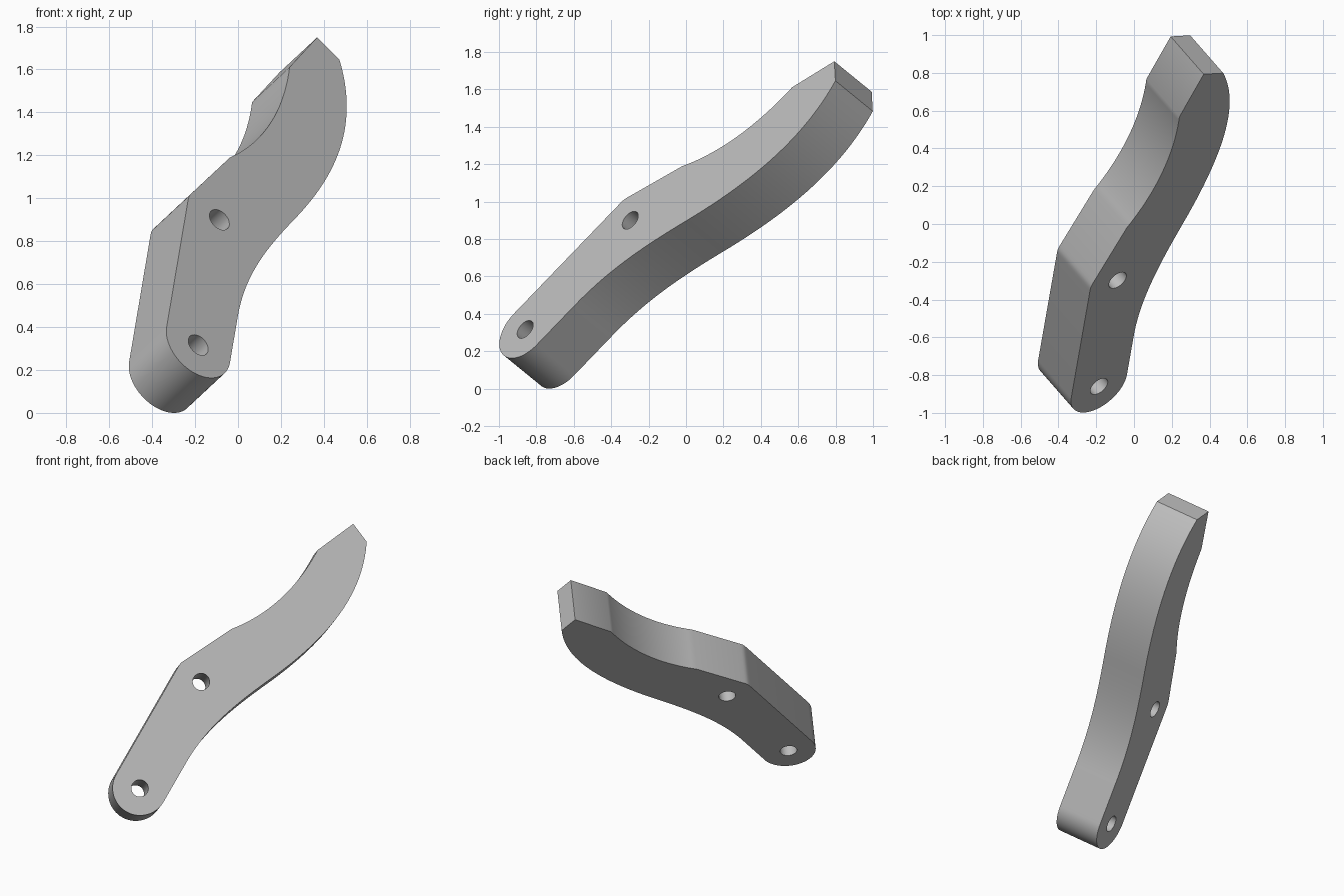
import bpy, bmesh, math
from mathutils import Vector, Matrix
from mathutils.geometry import interpolate_bezier

if "Cube" in bpy.data.objects:
    bpy.data.objects.remove(bpy.data.objects["Cube"])

END_RADIUS, HOLE_RADIUS, PITCH = 0.18, 0.056, 0.816


def arc(cx, cy, r, start, end, steps):
    angles = [start + (end - start) * i / steps for i in range(steps + 1)]
    return [(cx + r * math.cos(a), cy + r * math.sin(a)) for a in angles]


def bezier(p0, p1, p2, p3, steps):
    pts = [Vector(p).to_3d() for p in (p0, p1, p2, p3)]
    return [p.to_2d()[:] for p in interpolate_bezier(*pts, steps)]


# Lever outline: u runs along the pivot line, v across it
shoulder, notch, tip_upper, tip_lower = (0.855, -0.18), (1.221, 0), (1.96, 0.231), (2.23, 0.348), 
belly = (1.1, 0.402)
outline = arc(0, 0, END_RADIUS, math.pi / 2, math.pi * 1.5, 32)          # rounded end
outline += bezier((0.81, -0.18), shoulder, shoulder, (0.895, -0.16), 6)   # soft shoulder
outline += bezier(notch, (1.44, 0.175), (1.7, 0.24), tip_upper, 24)       # scooped upper edge
outline += [tip_lower]
outline += bezier((2.172, 0.483), (1.83, 0.652), (1.45, 0.555), belly, 32)  # bulging lower edge
outline += bezier(belly, (0.85, 0.29), (0.6, 0.18), (0.3, 0.18), 24)[1:]    # waist

# Fill between outline and the two pivot holes, then extrude
bm = bmesh.new()
holes = [arc(u, 0, HOLE_RADIUS, 0, math.tau, 32)[:-1] for u in (0, PITCH)]
for loop in [outline] + holes:
    verts = [bm.verts.new((u, v, 0)) for u, v in loop]
    for a, b in zip(verts, verts[1:] + verts[:1]):
        bm.edges.new((a, b))
bmesh.ops.triangle_fill(bm, edges=bm.edges[:], use_beauty=True, use_dissolve=False)

back = Vector((-0.175, 0.2, -0.163))
ret = bmesh.ops.extrude_face_region(bm, geom=bm.faces[:])
moved = [g for g in ret["geom"] if isinstance(g, bmesh.types.BMVert)]
bmesh.ops.translate(bm, verts=moved, vec=(0, 0, back.length))
bmesh.ops.recalc_face_normals(bm, faces=bm.faces[:])

mesh = bpy.data.meshes.new("curved_lever")
bm.to_mesh(mesh)
bm.free()
lever = bpy.data.objects.new("curved_lever", mesh)
bpy.context.collection.objects.link(lever)

# Tilt the plate so its thickness runs backwards and down
n = back.normalized()
u = Vector((0.1, 0.56, 0.585))
u = (u - n * u.dot(n)).normalized()
v = n.cross(u)
rotation = Matrix((u, v, n)).transposed().to_4x4()
mesh.transform(Matrix.Translation((-0.185, -0.86, 0.325)) @ rotation)
mesh.transform(Matrix.Translation((0, 0, -min(p.co.z for p in mesh.vertices))))

# Plain grey finish
grey = bpy.data.materials.new("plain_grey")
grey.use_nodes = True
color = (0.5, 0.5, 0.5, 1)
grey.diffuse_color = color
grey.node_tree.nodes["Principled BSDF"].inputs["Base Color"].default_value = color
mesh.materials.append(grey)

bpy.ops.object.select_all(action="DESELECT")
lever.select_set(True)
bpy.context.view_layer.objects.active = lever
bpy.ops.object.shade_smooth_by_angle(angle=math.radians(30))
